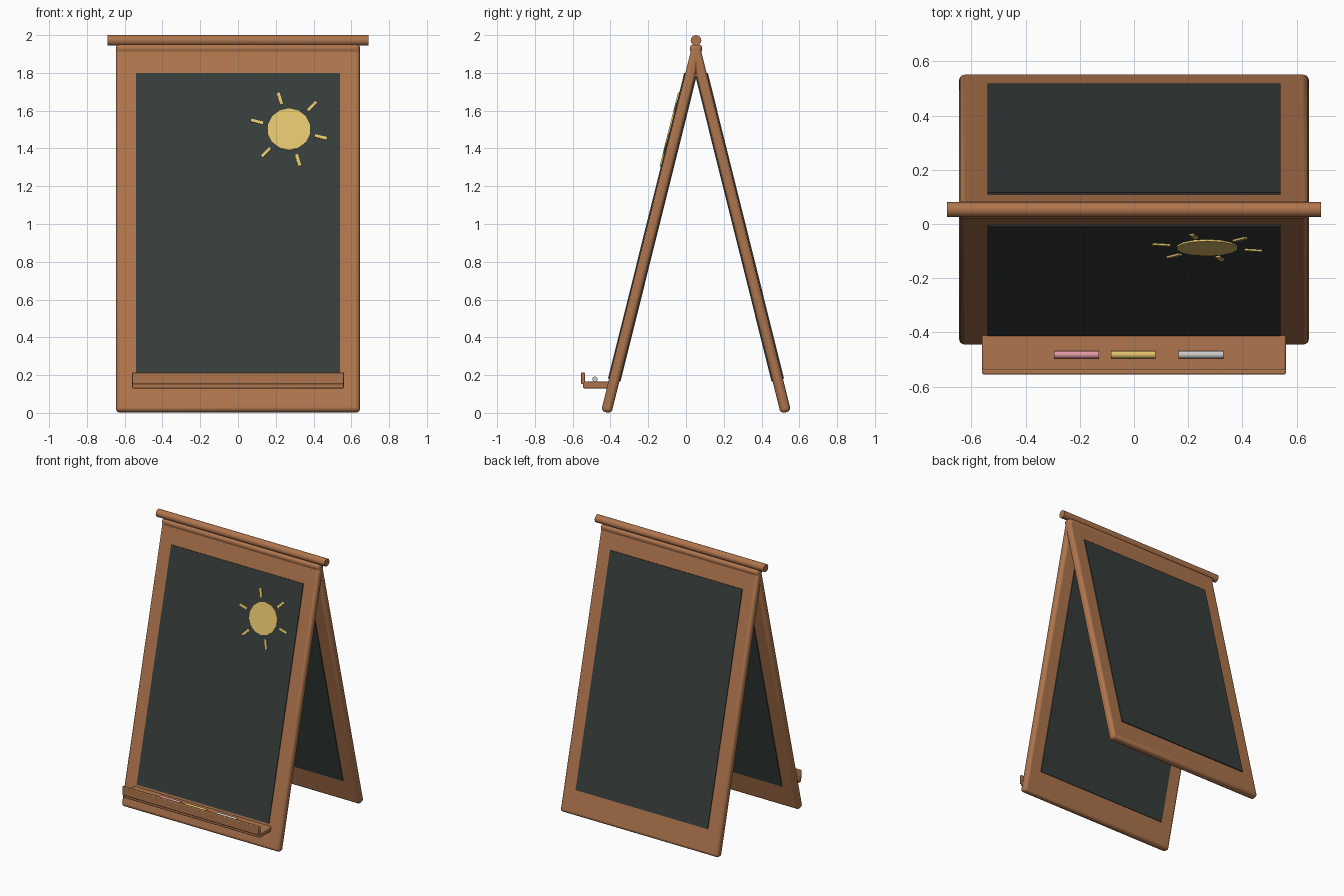
import bpy, bmesh
from math import radians, cos, sin, pi
from mathutils import Matrix, Vector

if "Cube" in bpy.data.objects:
    bpy.data.objects.remove(bpy.data.objects["Cube"])


def material(name, rgb):
    m = bpy.data.materials.new(name)
    m.diffuse_color = (*rgb, 1)
    m.use_nodes = True
    m.node_tree.nodes["Principled BSDF"].inputs["Base Color"].default_value = m.diffuse_color
    return m


WOOD = material("wood", (0.43, 0.18, 0.075))
SLATE = material("slate", (0.037, 0.046, 0.043))
YELLOW = material("yellow_chalk", (0.76, 0.55, 0.15))
PINK = material("pink_chalk", (0.76, 0.32, 0.38))
WHITE = material("white_chalk", (0.85, 0.85, 0.85))


def finish(name, bm, mat, matrix, bevel=0, segments=3, smooth=True):
    mesh = bpy.data.meshes.new(name)
    bm.to_mesh(mesh)
    bm.free()
    ob = bpy.data.objects.new(name, mesh)
    bpy.context.collection.objects.link(ob)
    ob.matrix_world = matrix
    mesh.materials.append(mat)
    if bevel:
        mod = ob.modifiers.new("rounded_edges", 'BEVEL')
        mod.width, mod.segments = bevel, segments
    if smooth:
        bpy.ops.object.select_all(action='DESELECT')
        ob.select_set(True)
        bpy.context.view_layer.objects.active = ob
        bpy.ops.object.shade_smooth_by_angle(angle=radians(35))
    return ob


def box(name, lo, hi, mat, matrix=Matrix(), bevel=0, segments=3):
    lo, hi = Vector(lo), Vector(hi)
    bm = bmesh.new()
    bmesh.ops.create_cube(bm, size=1)
    bmesh.ops.scale(bm, vec=hi - lo, verts=bm.verts)
    bmesh.ops.translate(bm, vec=(lo + hi) / 2, verts=bm.verts)
    return finish(name, bm, mat, matrix, bevel, segments, bevel > 0)


def rod(name, center, radius, length, axis, mat, sides=24, matrix=Matrix(), bevel=0, smooth=True):
    bm = bmesh.new()
    bmesh.ops.create_cone(bm, cap_ends=True, segments=sides,
                          radius1=radius, radius2=radius, depth=length)
    turn = Matrix.Rotation(pi / 2, 4, 'Y' if axis == 'X' else 'X')
    bm.transform(Matrix.Translation(center) @ turn)
    return finish(name, bm, mat, matrix, bevel, 2, smooth)


# Two leaning panels, each local z runs along the panel and local -y faces out
HINGE = Matrix.Translation((0, 0.053, 1.91))
LEAN = Matrix.Rotation(radians(-14), 4, 'X')
front = HINGE @ LEAN
back = HINGE @ Matrix.Rotation(pi, 4, 'Z') @ LEAN
for side, m in (("front", front), ("back", back)):
    box(side + "_frame", (-0.645, -0.028, -1.965), (0.645, 0.028, 0.043), WOOD, m, 0.02)
    box(side + "_board", (-0.54, -0.034, -1.79), (0.54, 0.034, -0.122), SLATE, m)

# Top bar
rod("top_bar", (0, 0.053, 1.972), 0.028, 1.38, 'X', WOOD)

# Sun drawing on the front board
SUN = Vector((0.27, -0.037, -0.431))
rod("sun_disc", SUN, 0.114, 0.008, 'Y', YELLOW, sides=14, matrix=front, smooth=False)
for i in range(6):
    place = front @ Matrix.Translation(SUN) @ Matrix.Rotation(radians(14 - 60 * i), 4, 'Y')
    box(f"sun_ray_{i + 1}", (0.142, -0.004, -0.008), (0.207, 0.004, 0.008), YELLOW, place)

# Chalk tray
box("tray_shelf", (-0.56, -0.545, 0.13), (0.56, -0.39, 0.165), WOOD, bevel=0.006, segments=2)
box("tray_lip", (-0.56, -0.555, 0.152), (0.56, -0.535, 0.215), WOOD, bevel=0.005, segments=2)

# Chalk sticks
for name, x, mat in (("pink", -0.2125, PINK), ("yellow", -0.0025, YELLOW), ("white", 0.2475, WHITE)):
    rod(name + "_stick", (x, -0.482, 0.179), 0.014, 0.165, 'X', mat, sides=12)
